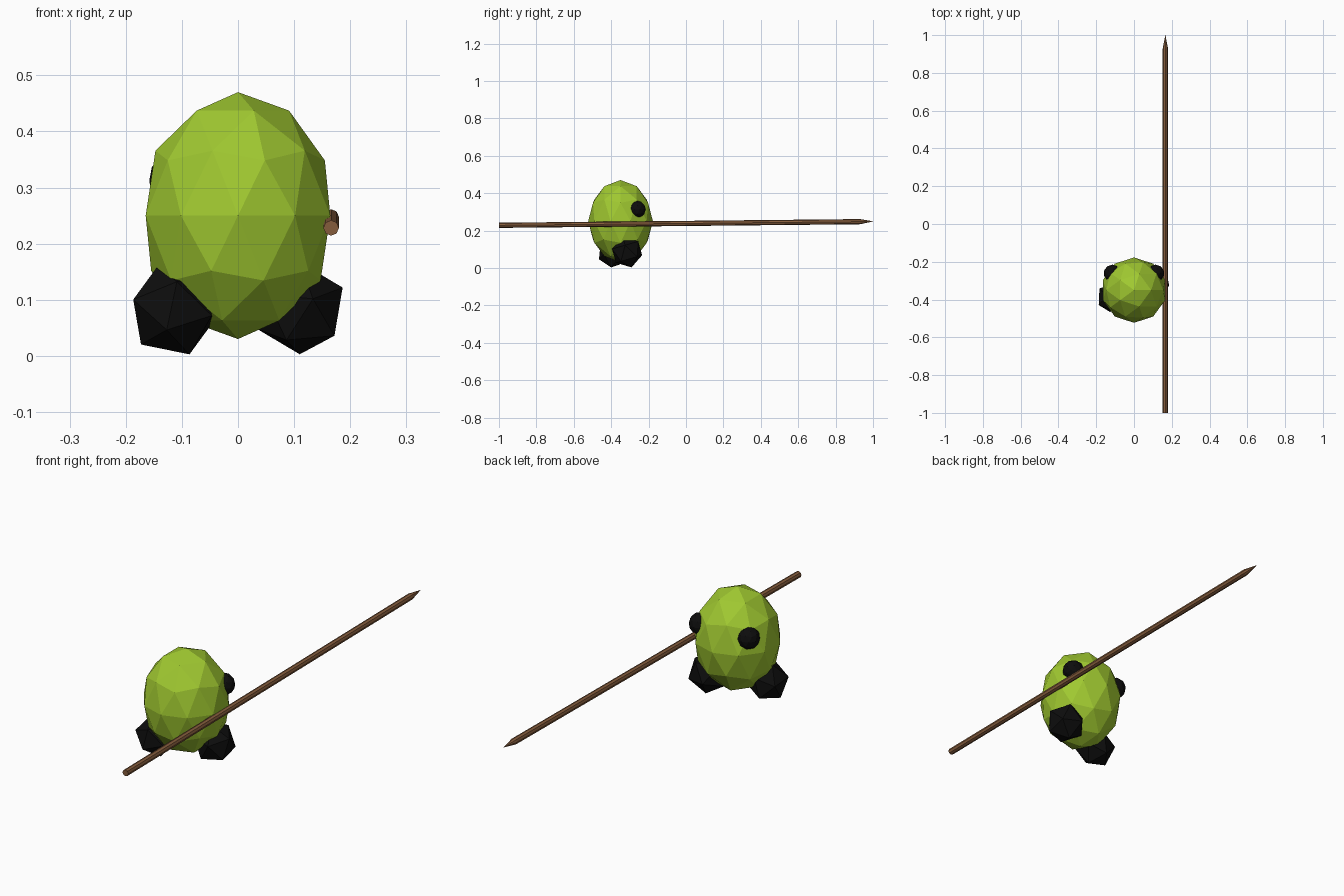
import bpy, math
from mathutils import Vector

if "Cube" in bpy.data.objects:
    bpy.data.objects.remove(bpy.data.objects["Cube"])


def material(name, rgb):
    m = bpy.data.materials.new(name)
    m.diffuse_color = (*rgb, 1)
    m.use_nodes = True
    m.node_tree.nodes["Principled BSDF"].inputs["Base Color"].default_value = m.diffuse_color
    return m


GREEN = material("leaf green", (0.35, 0.58, 0.03))
BLACK = material("near black", (0.004, 0.004, 0.004))
BROWN = material("wood brown", (0.235, 0.107, 0.045))


def finish(name, mat):
    ob = bpy.context.object
    ob.name = name
    ob.data.materials.append(mat)
    return ob


def ball(name, mat, loc, radius, subdiv, rot=(0, 0, 0), scale=(1, 1, 1)):
    bpy.ops.mesh.primitive_ico_sphere_add(subdivisions=subdiv, radius=radius,
                                          location=loc, rotation=rot)
    ob = finish(name, mat)
    ob.scale = scale
    return ob


def rod(name, mat, a, b, r1, r2, sides=8):
    a, b = Vector(a), Vector(b)
    d = b - a
    bpy.ops.mesh.primitive_cone_add(vertices=sides, radius1=r1, radius2=r2, depth=d.length,
                                    location=(a + b) / 2,
                                    rotation=d.to_track_quat('Z', 'Y').to_euler())
    return finish(name, mat)


# Egg-shaped low-poly body
ball("body", GREEN, (0, -0.35, 0.25), 0.173, 2, scale=(1, 1, 0.22 / 0.173))

# Feet in a walking pose, one ahead of the other
ball("right_foot", BLACK, (0.11, -0.315, 0.085), 0.0855, 1, (math.radians(16), 0, 0))
ball("left_foot", BLACK, (-0.115, -0.39, 0.081), 0.084, 1,
     (math.radians(-7), math.radians(-20), 0))

# Eyes looking towards +y
phi = math.radians(38)
for side, name in ((1, "right_eye"), (-1, "left_eye")):
    ball(name, BLACK, (side * 0.145 * math.cos(phi), -0.35 + 0.145 * math.sin(phi), 0.313),
         0.046, 2)

# Spear: slightly rising shaft with a pointed tip
rod("spear_shaft", BROWN, (0.166, -1, 0.228), (0.166, 0.93, 0.2475), 0.0138, 0.0138)
rod("spear_tip", BROWN, (0.166, 0.93, 0.2475), (0.166, 1, 0.249), 0.0138, 0.0005)
